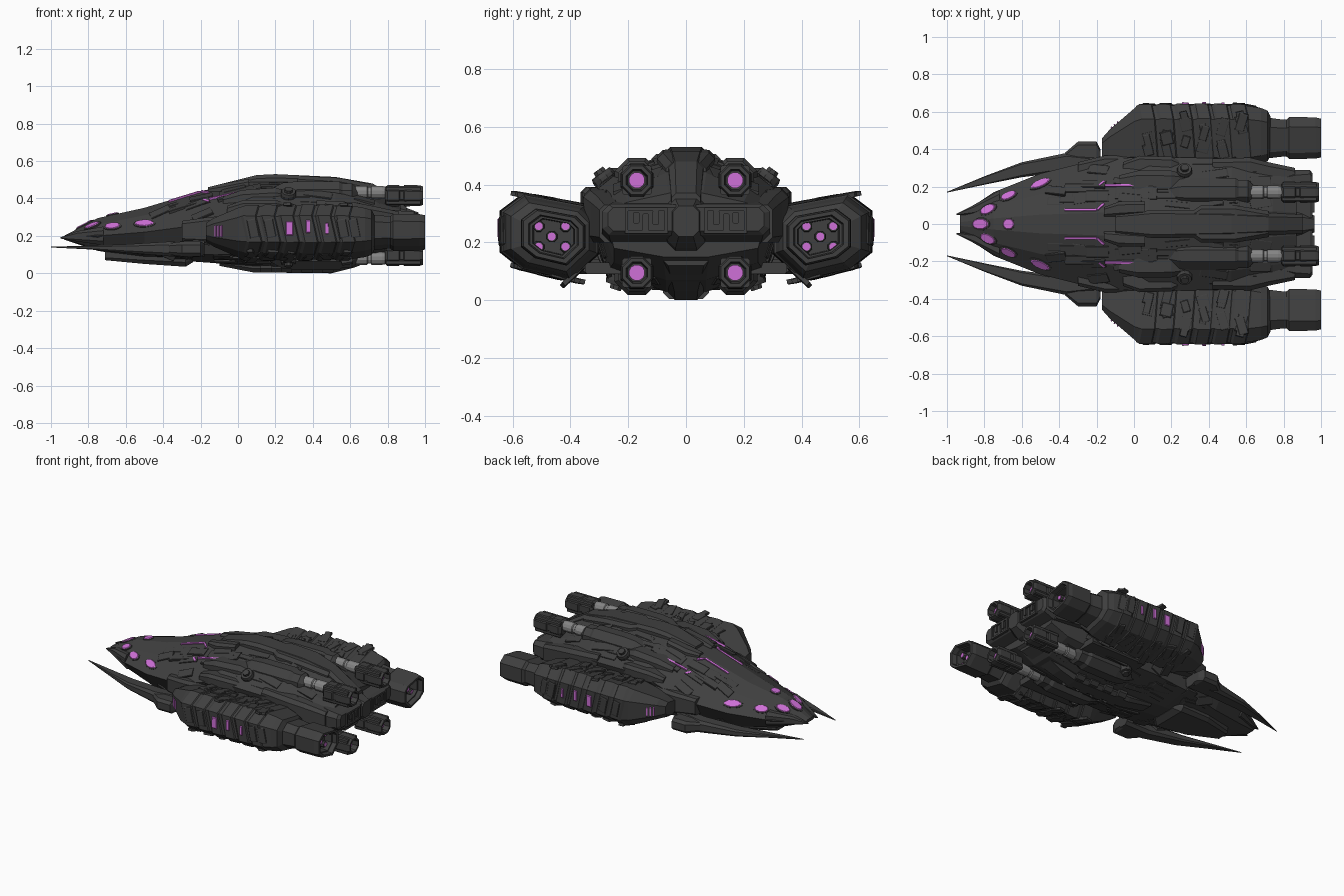
import bpy, bmesh, math, random
from mathutils import Vector
from mathutils.bvhtree import BVHTree

random.seed(7)
cube = bpy.data.objects.get("Cube")
if cube:
    bpy.data.objects.remove(cube, do_unlink=True)


def material(name, r, g, b):
    m = bpy.data.materials.new(name)
    m.use_nodes = True
    m.diffuse_color = (r, g, b, 1)
    m.node_tree.nodes["Principled BSDF"].inputs["Base Color"].default_value = (r, g, b, 1)
    return m


ARMOR = material("charcoal_armor", .05, .05, .05)
METAL = material("grey_metal", .23, .23, .23)
GLOW = material("violet_glow", .62, .16, .68)


def finish(name, bm, mat, mirror=True):
    """Turn a bmesh into an object, return a tree for placing plates on it."""
    bmesh.ops.recalc_face_normals(bm, faces=bm.faces[:])
    tree = BVHTree.FromBMesh(bm)
    mesh = bpy.data.meshes.new(name)
    bm.to_mesh(mesh)
    bm.free()
    mesh.materials.append(mat)
    ob = bpy.data.objects.new(name, mesh)
    bpy.context.collection.objects.link(ob)
    if mirror:
        mod = ob.modifiers.new("Mirror", "MIRROR")
        mod.use_axis = (False, True, False)
        mod.use_mirror_merge = False
    return tree


def loft(bm, rings):
    """Skin equal-length rings and cap both ends."""
    loops = [[bm.verts.new(p) for p in ring] for ring in rings]
    for a, b in zip(loops, loops[1:]):
        for i in range(len(a)):
            j = (i + 1) % len(a)
            bm.faces.new((a[i], a[j], b[j], b[i]))
    bm.faces.new(loops[0])
    bm.faces.new(loops[-1][::-1])


def slab(x, y0, y1, z0, z1):
    """Chamfered rectangle across the ship."""
    c = .22 * min(y1 - y0, z1 - z0)
    return [(x, y0 + c, z1), (x, y1 - c, z1), (x, y1, z1 - c), (x, y1, z0 + c),
            (x, y1 - c, z0), (x, y0 + c, z0), (x, y0, z0 + c), (x, y0, z1 - c)]


def circle(x, y, z, r, n=8):
    turn = [math.tau * (i + .5) / n for i in range(n)]
    return [(x, y + r * math.cos(a), z + r * math.sin(a)) for a in turn]


def beam(name, stations, mirror=True):
    bm = bmesh.new()
    loft(bm, [slab(*s) for s in stations])
    return finish(name, bm, ARMOR, mirror)


def tubes(name, centres, profile, mat, n=8):
    bm = bmesh.new()
    for y, z in centres:
        loft(bm, [circle(x, y, z, r, n) for x, r in profile])
    finish(name, bm, mat)


def plate(bm, tree, origin, ray, length, width, height, along=(1, 0, 0), n=4):
    """Raise a thin polygonal plate from the surface struck by a ray."""
    ray, t = Vector(ray), Vector(along)
    hit, normal, _, _ = tree.ray_cast(Vector(origin), ray)
    if hit is None or abs(normal.dot(ray)) < .15:
        return
    if normal.dot(ray) > 0:
        normal = -normal
    t = (t - ray * (normal.dot(t) / normal.dot(ray))).normalized()
    b = normal.cross(t)
    k = 1 / math.cos(math.pi / n)
    angles = [math.tau * (i + .5) / n for i in range(n)]
    outline = [t * math.cos(a) * length * k + b * math.sin(a) * width * k for a in angles]
    loft(bm, [[hit + normal * h + p * s for p in outline]
              for h, s in ((-.012, 1), (height * .6, 1), (height, .9))])


DOWN, UP, INWARD = (0, 0, -1), (0, 0, 1), (0, -1, 0)

# Main hull: half sections run from ridge to keel, then reflect
hull_stations = [
    (-.93, (.01, .20), (.03, .20), (.05, .19), (.03, .18), (.01, .18)),
    (-.75, (.03, .295), (.10, .26), (.17, .20), (.11, .13), (.03, .12)),
    (-.50, (.05, .35), (.16, .31), (.27, .22), (.18, .10), (.06, .08)),
    (-.20, (.06, .44), (.21, .38), (.345, .26), (.25, .10), (.06, .06)),
    (.08, (.07, .49), (.25, .43), (.36, .36), (.28, .10), (.07, .04)),
    (.52, (.07, .49), (.25, .43), (.35, .35), (.27, .10), (.07, .03)),
    (.74, (.07, .44), (.22, .38), (.31, .32), (.25, .13), (.07, .07)),
    (.87, (.06, .37), (.20, .34), (.28, .31), (.25, .18), (.08, .15)),
]
bm = bmesh.new()
loft(bm, [[(x, y, z) for y, z in half] + [(x, -y, z) for y, z in reversed(half)]
          for x, *half in hull_stations])
hull = finish("main_hull", bm, ARMOR, False)

# Nose prongs, chin, blades and their roots
beam("nose_prong", [(-.95, .048, .054, .186, .192), (-.86, .05, .10, .17, .225),
                    (-.72, .08, .18, .15, .25)])
beam("chin_plate", [(-.71, -.05, .05, .07, .13), (-.5, -.12, .12, .05, .14),
                    (-.28, -.14, .14, .035, .14), (-.24, -.1, .1, .06, .14)], False)
beam("front_blade", [(-1, .168, .172, .138, .142), (-.8, .21, .255, .128, .148),
                     (-.6, .25, .33, .11, .155), (-.36, .28, .38, .09, .17),
                     (-.18, .28, .36, .09, .18)])
beam("blade_root", [(-.37, .30, .38, .10, .16), (-.3, .30, .44, .09, .17),
                    (-.2, .30, .44, .09, .17), (-.18, .30, .40, .1, .16)])

# Dorsal and ventral spines with stepped cover plates
beam("dorsal_spine", [(-.1, -.05, .05, .42, .475), (.1, -.075, .075, .44, .525),
                      (.2, -.075, .075, .44, .53), (.52, -.065, .065, .44, .515),
                      (.72, -.06, .06, .38, .48), (.9, -.05, .05, .3, .37)], False)
beam("ventral_spine", [(-.1, -.05, .05, .04, .1), (.08, -.06, .06, .005, .1),
                       (.5, -.06, .06, 0, .1), (.62, -.06, .06, .03, .12),
                       (.85, -.08, .08, .12, .2)], False)
beam("rear_deck_cover", [(.3, -.06, .06, .44, .523), (.36, -.1, .1, .43, .52),
                         (.54, -.1, .1, .42, .51), (.72, -.07, .07, .38, .475)], False)
bm = bmesh.new()
for i in range(4):
    x = .12 + .11 * i
    loft(bm, [slab(x + d, -.08, .08, .004, .1) for d in (0, .06)])
finish("keel_ribs", bm, ARMOR, False)

# Bridge, shoulder shields, fairings and struts
beam("bridge_block", [(-.16, .04, .09, .40, .46), (-.08, .04, .12, .40, .48),
                      (.06, .05, .12, .42, .505)])
beam("shoulder_shield", [(-.08, .17, .26, .33, .41), (.02, .16, .285, .33, .445),
                         (.2, .16, .285, .33, .458), (.26, .18, .27, .34, .44)])
beam("shoulder_wing", [(-.06, .2, .33, .3, .36), (.03, .2, .365, .31, .392),
                       (.2, .2, .36, .31, .392), (.24, .2, .34, .31, .38)])
beam("side_cheek", [(-.3, .26, .33, .17, .28), (-.16, .28, .365, .16, .30),
                    (-.02, .28, .37, .14, .31)])
beam("rear_fairing", [(.42, .25, .35, .2, .39), (.62, .25, .355, .2, .38),
                      (.72, .23, .33, .2, .36), (.86, .22, .3, .2, .33)])
beam("pod_strut", [(.2, .2, .35, .09, .13), (.62, .2, .35, .09, .13)])

# Stern: wide block, tapered core and framed windows
beam("stern_block", [(.72, -.27, .27, .17, .35), (.86, -.29, .29, .2, .335),
                     (.94, -.29, .29, .225, .33), (.955, -.27, .27, .24, .32)], False)
beam("stern_core", [(.75, -.07, .07, .14, .4), (.9, -.065, .065, .18, .35),
                    (.965, -.045, .045, .22, .325)], False)
bm = bmesh.new()
for y, z, w, h in ((.137, .315, .075, .006), (.137, .236, .075, .006),
                   (.068, .276, .006, .045), (.206, .276, .006, .045),
                   (.105, .285, .012, .025), (.14, .27, .012, .03), (.172, .285, .012, .02)):
    loft(bm, [slab(x, y - w, y + w, z - h, z + h) for x in (.95, .965)])
finish("stern_window_frames", bm, ARMOR)

# Four main engines with housings, pipes, nozzles and glow
engines = [(.17, .415), (.17, .095)]
tubes("engine_housing", engines, [(.16, .03), (.24, .075), (.32, .083), (.54, .083),
                                  (.56, .07), (.61, .07), (.64, .04)], ARMOR)
tubes("engine_pipe", [(.17, .432), (.17, .08)],
      [(.58, .03), (.62, .036), (.69, .036), (.695, .03), (.71, .03), (.715, .036),
       (.77, .036), (.8, .03)], METAL, 12)
tubes("engine_nozzle", engines, [(.785, .045), (.8, .062), (.86, .062), (.865, .055),
                                 (.885, .055), (.89, .062), (.97, .06), (.99, .053),
                                 (.99, .04), (.92, .034)], ARMOR)
tubes("engine_glow", engines, [(.91, .028), (.955, .028)], GLOW, 12)
bm = bmesh.new()
for y, z in engines:
    for i in range(4):
        a = math.tau * (i + .5) / 4
        cy, cz = y + .052 * math.cos(a), z + .052 * math.sin(a)
        loft(bm, [slab(x, cy - .014, cy + .014, cz - .014, cz + .014) for x in (.79, .975)])
finish("nozzle_fins", bm, ARMOR)

# Side pods: one section scaled along the length into overlapping bands
pod_section = [(.30, .28), (.35, .33), (.565, .37), (.645, .31),
               (.645, .165), (.57, .105), (.40, .065), (.30, .16)]
CY, CZ = .465, .22


def pod_ring(x, s, shift=0, skew=0):
    return [(x + skew * ((i * 2) % 3 - 1), CY + shift + s * (y - CY), CZ + s * (z - CZ))
            for i, (y, z) in enumerate(pod_section)]


rings = [pod_ring(-.17, .33, -.065), pod_ring(-.13, .5, -.05), pod_ring(0, .87, -.005)]
for i in range(6):
    x = .03 + .1 * i
    size = 1 - .008 * abs(i - 3)
    for dx, s in ((0, .95), (.014, 1), (.078, .985), (.084, .95)):
        rings.append(pod_ring(x + dx, s * size, 0, .016))
rings += [pod_ring(.68, .86), pod_ring(.715, .78), pod_ring(.73, .6)]
bm = bmesh.new()
loft(bm, rings)
pod = finish("side_pod", bm, ARMOR)

bm = bmesh.new()
loft(bm, [pod_ring(x, s, -.01) for x, s in (
    (.68, .6), (.73, .62), (.8, .57), (.815, .57), (.83, .65), (.97, .64),
    (1, .6), (1, .5), (.97, .47), (.97, .42), (.92, .4))])
finish("pod_nozzle", bm, ARMOR)
jets = [(CY + dy, CZ + dz) for dy in (-.048, .045) for dz in (-.035, .036)] + [(CY, CZ)]
tubes("pod_jet_rim", jets, [(.9, .021), (.94, .021), (.945, .018)], ARMOR)
tubes("pod_jet_glow", jets, [(.93, .014), (.948, .014)], GLOW, 10)

# Pod light slots and front vents
bm = bmesh.new()
for x, z, w, h in ((.275, .24, .018, .037), (.375, .25, .011, .034), (.475, .24, .008, .03)):
    plate(bm, pod, (x, 1, z), INWARD, w, h, .008)
for x in (-.118, -.102, -.086):
    plate(bm, pod, (x, 1, .225), INWARD, .004, .03, .006)
finish("pod_lights", bm, GLOW)

# Oval lights around the nose, each on a low rim
for name, mat, grow, height in (("nose_light_rim", ARMOR, 1.2, .005),
                                ("nose_light", GLOW, 1, .009)):
    bm = bmesh.new()
    for x, y, size in ((-.78, .077, .043), (-.67, .15, .042), (-.5, .215, .052)):
        plate(bm, hull, (x, y, 1), DOWN, size * grow, .024 * grow, height, (1, .45, 0), 12)
    finish(name, bm, mat)
    bm = bmesh.new()
    for x, size in ((-.82, .046), (-.67, .029)):
        plate(bm, hull, (x, 0, 1), DOWN, size * grow, .028 * grow, height, (1, 0, 0), 12)
    finish(name + "_centre", bm, mat, False)

# Thin violet light strips on the deck and flank
bm = bmesh.new()
for x, y, length, slope in ((-.285, .075, .09, 0), (-.178, .092, .025, .9),
                            (-.06, .205, .1, 0), (-.17, .215, .02, .8)):
    plate(bm, hull, (x, y, 1), DOWN, length, .006, .009, (1, slope, 0))
plate(bm, hull, (-.19, 1, .235), INWARD, .02, .007, .009, (1, 0, .5))
finish("deck_light_strips", bm, GLOW)

# Deck turrets
bm = bmesh.new()
for r, height, n in ((.04, .035, 10), (.022, .05, 8)):
    plate(bm, hull, (.27, .275, 1), DOWN, r, r, height, (1, 0, 0), n)
    plate(bm, hull, (.27, .23, -1), UP, r, r, height, (1, 0, 0), n)
finish("deck_turret", bm, ARMOR)

# Broad low armor panels over hull and slanted ones over the pods
bm = bmesh.new()
for i in range(60):
    x, y = random.uniform(-.42, .7), random.uniform(.09, .3)
    side = i % 2 * 2 - 1
    plate(bm, hull, (x, y, side), (0, 0, -side), random.uniform(.04, .085),
          random.uniform(.015, .035), random.uniform(.003, .008), (1, random.choice((0, .15, -.1)), 0))
for i in range(36):
    x, y = .075 + .1 * (i // 2 % 6), random.uniform(.38, .56)
    side = i % 2 * 2 - 1
    plate(bm, pod, (x, y, side), (0, 0, -side), random.uniform(.03, .055),
          random.uniform(.016, .032), random.uniform(.003, .007), (random.choice((.3, -.25)), 1, 0))
for x in (.08, .17, .56, .62):
    plate(bm, pod, (x, 1, .24), INWARD, .025, .05, .006, (1, 0, .2))
finish("armor_panels", bm, ARMOR)
